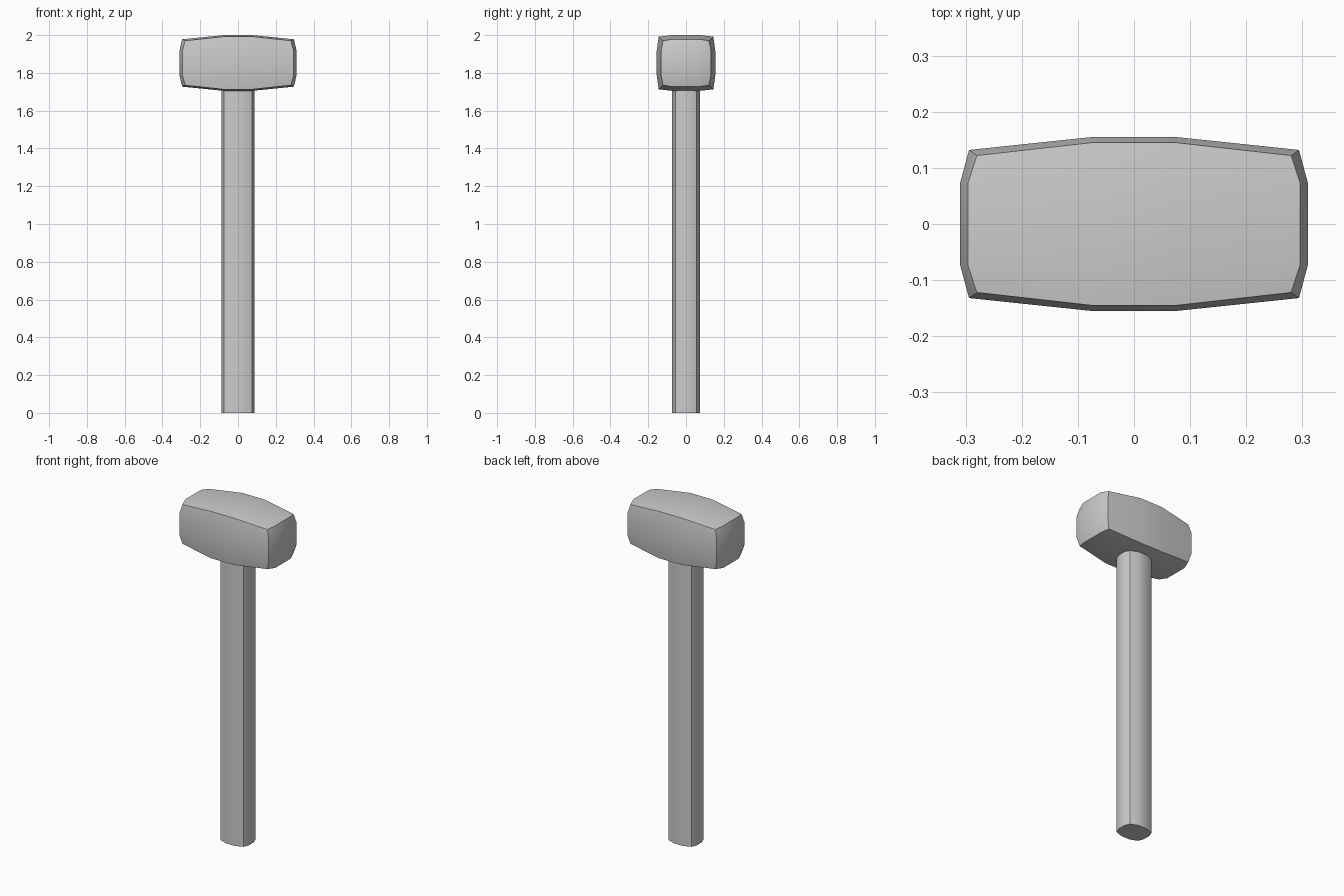
import bpy
import bmesh
import math

if "Cube" in bpy.data.objects:
    bpy.data.objects.remove(bpy.data.objects["Cube"])


def finish(name, bm):
    bmesh.ops.recalc_face_normals(bm, faces=bm.faces)
    mesh = bpy.data.meshes.new(name)
    bm.to_mesh(mesh)
    bm.free()
    ob = bpy.data.objects.new(name, mesh)
    bpy.context.collection.objects.link(ob)
    bpy.ops.object.select_all(action='DESELECT')
    ob.select_set(True)
    bpy.context.view_layer.objects.active = ob
    bpy.ops.object.shade_smooth_by_angle(angle=math.radians(30))
    return ob


# Head: a 3x3-per-face box whose faces bulge outwards
OUTER = (0.31, 0.155, 0.1475)      # half size at the face centres
INNER = (0.075, 0.073, 0.065)      # inner grid lines
DROP = ((0, 0.016, 0.014),         # inset of each axis at the other axes' edges
        (0.023, 0, 0.010),
        (0.022, 0.008, 0))
bm = bmesh.new()
bmesh.ops.create_cube(bm, size=2)
bmesh.ops.subdivide_edges(bm, edges=bm.edges[:], cuts=2, use_grid_fill=True)
for v in bm.verts:
    at_edge = [abs(c) > 0.9 for c in v.co]
    new = []
    for i in range(3):
        if at_edge[i]:
            size = OUTER[i] - sum(DROP[i][j] for j in range(3) if at_edge[j])
        else:
            size = INNER[i]
        new.append(math.copysign(size, v.co[i]))
    v.co = (new[0], new[1], new[2] + 1.8525)
finish("hammer_head", bm)

# Handle: straight shaft with a bulged rectangular section
quarter = [(0.088, 0.025), (0.075, 0.056), (0.03, 0.074)]
section = (quarter + [(-x, y) for x, y in reversed(quarter)]
           + [(-x, -y) for x, y in quarter]
           + [(x, -y) for x, y in reversed(quarter)])
bm = bmesh.new()
base = bm.faces.new([bm.verts.new((x, y, 0)) for x, y in section])
top = bmesh.ops.extrude_face_region(bm, geom=[base], use_keep_orig=True)
bmesh.ops.translate(bm, vec=(0, 0, 1.72),
                    verts=[g for g in top["geom"] if isinstance(g, bmesh.types.BMVert)])
finish("handle", bm)
